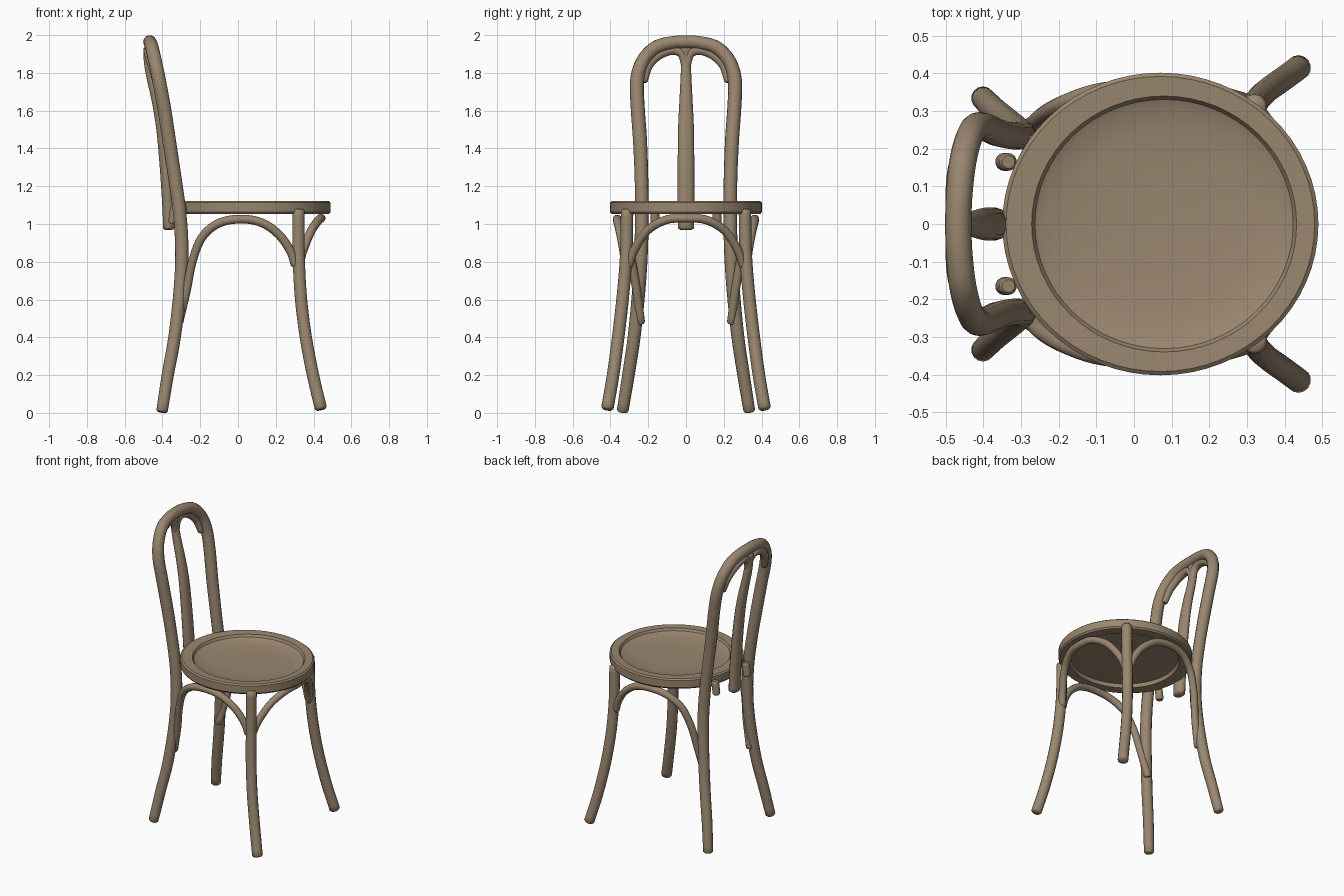
import bpy, bmesh, math
from mathutils import Vector

wood = bpy.data.materials.new("tan wood")
wood.diffuse_color = (0.32, 0.24, 0.16, 1)


def finish(bm, name, angle=40):
    bmesh.ops.recalc_face_normals(bm, faces=bm.faces)
    me = bpy.data.meshes.new(name)
    bm.to_mesh(me)
    bm.free()
    me.materials.append(wood)
    ob = bpy.data.objects.new(name, me)
    bpy.context.collection.objects.link(ob)
    bpy.ops.object.select_all(action='DESELECT')
    bpy.context.view_layer.objects.active = ob
    ob.select_set(True)
    bpy.ops.object.shade_smooth_by_angle(angle=math.radians(angle))
    return ob


def spline(keys, steps=5):
    """Catmull-Rom through tuples of (x, y, z, radius_u, radius_v)."""
    k = [Vector(p) for p in keys]
    k = [2 * k[0] - k[1]] + k + [2 * k[-1] - k[-2]]
    out = []
    for i in range(1, len(k) - 2):
        a, b, c, d = k[i - 1:i + 3]
        for s in range(steps):
            t = s / steps
            out.append(0.5 * (2 * b + (c - a) * t + (2 * a - 5 * b + 4 * c - d) * t * t
                              + (3 * b - a - 3 * c + d) * t ** 3))
    return out + [k[-2]]


def rod(name, keys, r=0.034, sides=14):
    """Bent rod swept along a path, with slightly rounded ends."""
    keys = [tuple(p) + ((r, r) if len(p) == 3 else ()) for p in keys]
    pts = spline(keys)
    pos = [Vector(p[:3]) for p in pts]
    rad = [(p[3], p[4]) for p in pts]
    tan = [(pos[min(i + 1, len(pos) - 1)] - pos[max(i - 1, 0)]).normalized() for i in range(len(pos))]
    # rounded ends
    pos = [pos[0] - tan[0] * 0.009] + pos + [pos[-1] + tan[-1] * 0.009]
    rad = [(rad[0][0] * .72, rad[0][1] * .72)] + rad + [(rad[-1][0] * .72, rad[-1][1] * .72)]
    tan = [tan[0]] + tan + [tan[-1]]
    bm = bmesh.new()
    u, rings = Vector((0, 1, 0)), []
    for p, t, (ru, rv) in zip(pos, tan, rad):
        u = (u - t * u.dot(t)).normalized()
        v = t.cross(u)
        rings.append([bm.verts.new(p + u * ru * math.cos(a) + v * rv * math.sin(a))
                      for a in (2 * math.pi * j / sides for j in range(sides))])
    for A, B in zip(rings, rings[1:]):
        for j in range(sides):
            bm.faces.new((A[j], A[j - 1], B[j - 1], B[j]))
    bm.faces.new(rings[0])
    bm.faces.new(rings[-1])
    return finish(bm, name, 50)


def flip(keys):
    return [(p[0], -p[1]) + tuple(p[2:]) for p in keys]


def both(name, keys, **kw):
    rod(name + "_right", keys, **kw)
    rod(name + "_left", flip(keys), **kw)


def arch(half):
    """Mirror half a path whose last point lies on y = 0."""
    return half + flip(half[-2::-1])


# Seat: oval rim with a dished panel, hollow underneath
bm = bmesh.new()
N = 64
profile = [  # centre x, half length, half width, z
    (.08, .12, .115, 1.080), (.08, .25, .24, 1.086), (.08, .325, .313, 1.096),
    (.08, .343, .331, 1.104), (.08, .352, .340, 1.119), (.07, .410, .392, 1.121),
    (.07, .420, .402, 1.113), (.07, .420, .402, 1.064), (.07, .412, .394, 1.054),
    (.08, .345, .333, 1.052), (.08, .338, .326, 1.076), (.08, .12, .115, 1.066)]
rings = [[bm.verts.new((cx + a * math.cos(2 * math.pi * i / N), b * math.sin(2 * math.pi * i / N), z))
          for i in range(N)] for cx, a, b, z in profile]
for A, B in zip(rings, rings[1:]):
    for i in range(N):
        bm.faces.new((A[i], A[i - 1], B[i - 1], B[i]))
bm.faces.new(rings[0])
bm.faces.new(rings[-1])
finish(bm, "seat", 35)

# Back legs and hoop: one continuous bent rod
rod("back_legs_and_hoop", arch([
    (-.402, .335, .012, .031, .031), (-.372, .305, .2, .033, .033), (-.336, .275, .4, .034, .034),
    (-.307, .250, .65, .035, .035), (-.297, .238, .85, .036, .036), (-.308, .234, 1.05, .036, .036),
    (-.335, .236, 1.25, .036, .036), (-.366, .244, 1.45, .037, .037), (-.392, .256, 1.62, .037, .037),
    (-.418, .259, 1.76, .037, .037), (-.438, .230, 1.86, .036, .036), (-.455, .165, 1.932, .036, .036),
    (-.464, .08, 1.959, .035, .035), (-.467, 0, 1.964, .035, .035)]))

# Fork under the hoop, joining the splat
both("splat_fork", [(-.435, .222, 1.76, .02, .02), (-.455, .197, 1.842, .024, .024),
                    (-.47, .14, 1.898, .026, .026), (-.475, .07, 1.921, .026, .026),
                    (-.473, .022, 1.90, .024, .024), (-.468, .008, 1.84, .018, .018)])

# Central splat
rod("back_splat", [(-.365, 0, .978, .043, .032), (-.37, 0, 1.1, .044, .032), (-.385, 0, 1.3, .044, .030),
                   (-.405, 0, 1.5, .042, .028), (-.430, 0, 1.65, .035, .027),
                   (-.462, 0, 1.79, .028, .026), (-.475, 0, 1.87, .027, .025),
                   (-.475, 0, 1.93, .036, .025)])

# Front legs
both("front_leg", [(.32, .312, 1.07), (.32, .314, .92), (.323, .32, .78), (.334, .336, .6),
                   (.359, .359, .4), (.397, .386, .2), (.438, .416, .026)], r=.033)

# Side arches under the seat
both("side_arch", [(-.312, .240, .48), (-.272, .262, .65), (-.242, .288, .8), (-.19, .318, .93),
                   (-.1, .350, 1.005), (.02, .364, 1.026), (.13, .360, 1.005), (.22, .345, .94),
                   (.278, .330, .855), (.302, .322, .785)], r=.023)

# Front arch under the seat
rod("front_arch", arch([(.322, .305, .775), (.345, .275, .86), (.388, .205, .965),
                        (.428, .105, 1.022), (.440, 0, 1.030)]), r=.023)

# Stubs behind the seat
both("back_stub", [(-.345, .165, 1.01), (-.342, .165, 1.04), (-.335, .165, 1.085)], r=.024)
# Blocks fixing the seat rim to the hoop and splat
both("hoop_joint", [(-.305, .225, 1.085), (-.27, .21, 1.085), (-.23, .19, 1.085)], r=.022)
rod("splat_joint", [(-.365, 0, 1.085), (-.33, 0, 1.085), (-.31, 0, 1.085)], r=.024)
